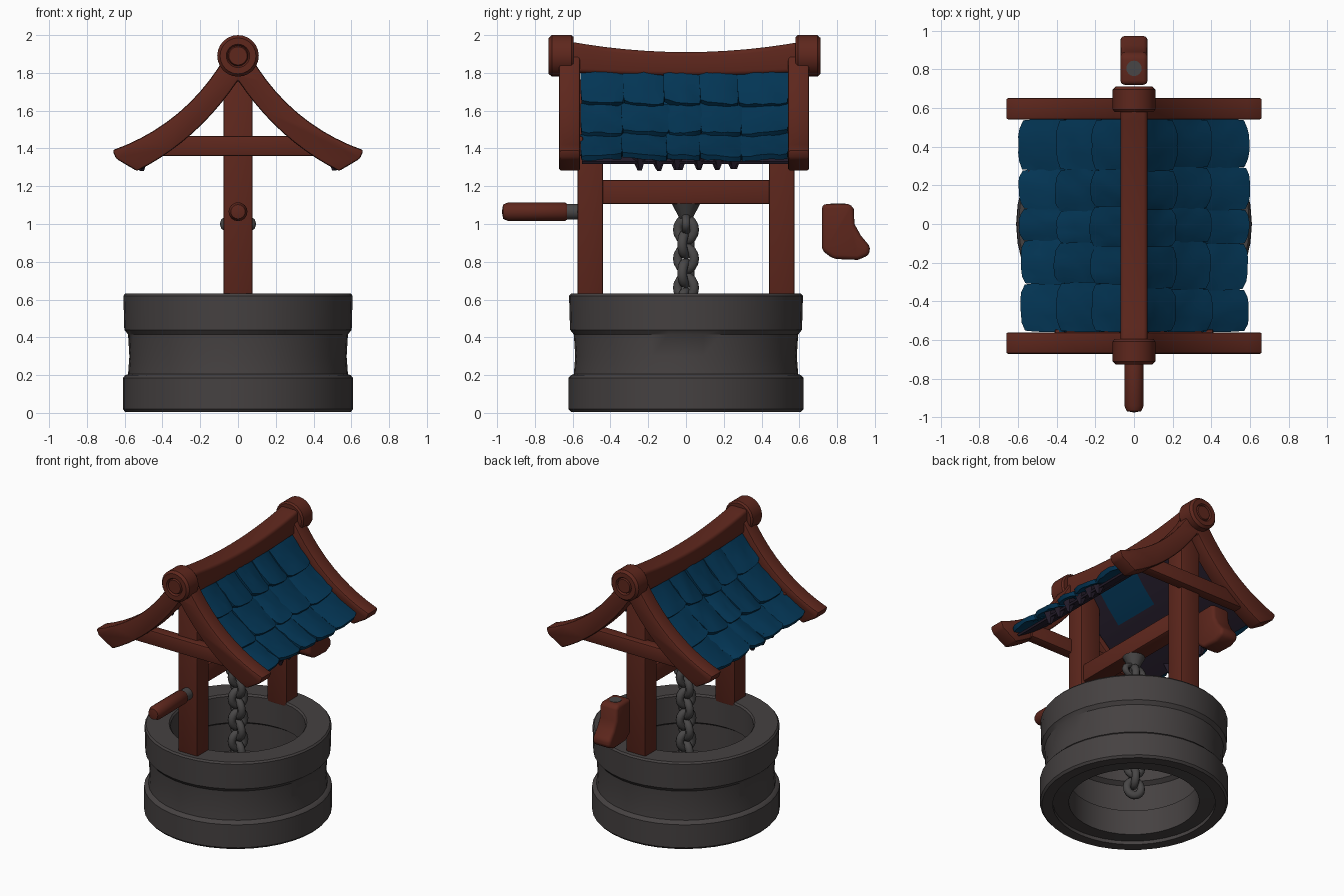
import bpy, bmesh, math, random
from mathutils import Vector, Matrix

random.seed(4)
cube = bpy.data.objects.get("Cube")
if cube:
    bpy.data.objects.remove(cube, do_unlink=True)


def material(name, rgb):
    m = bpy.data.materials.new(name)
    m.diffuse_color = (*rgb, 1)
    m.use_nodes = True
    m.node_tree.nodes["Principled BSDF"].inputs["Base Color"].default_value = (*rgb, 1)
    return m


WOOD = material("red brown wood", (0.112, 0.02, 0.012))
STONE = material("grey stone", (0.06, 0.053, 0.053))
METAL = material("grey metal", (0.065, 0.062, 0.062))
TILE = material("blue tile", (0.001, 0.037, 0.093))
LINING = material("dark indigo", (0.018, 0.012, 0.024))


def finish(bm, name, mats, bevel=0.0, segments=2):
    bmesh.ops.recalc_face_normals(bm, faces=bm.faces)
    if bevel:
        edges = [e for e in bm.edges if e.is_manifold and e.calc_face_angle() > 0.6]
        bmesh.ops.bevel(bm, geom=edges, offset=bevel, segments=segments,
                        affect='EDGES', profile=0.5, clamp_overlap=True)
    mesh = bpy.data.meshes.new(name)
    bm.to_mesh(mesh)
    bm.free()
    ob = bpy.data.objects.new(name, mesh)
    bpy.context.collection.objects.link(ob)
    for mat in mats:
        mesh.materials.append(mat)
    bpy.ops.object.select_all(action='DESELECT')
    ob.select_set(True)
    bpy.context.view_layer.objects.active = ob
    bpy.ops.object.shade_smooth_by_angle(angle=math.radians(35))


def box(name, x, y, z, mat, bevel=0.01):
    """Box from (low, high) ranges."""
    bm = bmesh.new()
    bmesh.ops.create_cube(bm, size=1)
    for v in bm.verts:
        v.co = Vector([r[0] if c < 0 else r[1] for c, r in zip(v.co, (x, y, z))])
    finish(bm, name, [mat], bevel)


def prism(name, points, depth, mat, bevel, segments=2):
    """Extrude a closed outline of 3D points along depth."""
    bm = bmesh.new()
    face = bm.faces.new([bm.verts.new(p) for p in points])
    new = bmesh.ops.extrude_face_region(bm, geom=[face])["geom"]
    bmesh.ops.translate(bm, vec=depth, verts=[g for g in new if isinstance(g, bmesh.types.BMVert)])
    finish(bm, name, [mat], bevel, segments)


def lathe(name, profile, mat, steps=32, place=Matrix(), closed=False):
    """Spin (radius, height) points round the local z axis."""
    bm = bmesh.new()
    vs = [bm.verts.new((r, 0, h)) for r, h in profile]
    pairs = list(zip(vs, vs[1:])) + ([(vs[-1], vs[0])] if closed else [])
    edges = [bm.edges.new(p) for p in pairs]
    bmesh.ops.spin(bm, geom=vs + edges, cent=(0, 0, 0), axis=(0, 0, 1),
                   angle=math.tau, steps=steps, use_duplicate=False)
    bmesh.ops.remove_doubles(bm, verts=bm.verts, dist=0.0005)
    bm.transform(place)
    finish(bm, name, [mat])


def along_y(y, z, sign=1):
    """Placement that turns local z to the +y or -y direction."""
    return Matrix.Translation((0, y, z)) @ Matrix.Rotation(-sign * math.pi / 2, 4, 'X')


def bezier(p, t):
    a, b, c = (Vector(q) for q in p)
    return a * (1 - t) ** 2 + b * 2 * t * (1 - t) + c * t * t


# Stone ring with waist, open through the middle
lathe("well_ring", [
    (0.6, 0.005), (0.613, 0.02), (0.613, 0.185), (0.6, 0.2), (0.585, 0.205), (0.578, 0.3),
    (0.585, 0.415), (0.605, 0.44), (0.61, 0.62), (0.6, 0.632), (0.45, 0.632), (0.44, 0.62),
    (0.44, 0.43), (0.47, 0.41), (0.47, 0.21), (0.425, 0.2), (0.425, 0.02), (0.53, 0.03),
    (0.53, 0.005)], STONE, 40, Matrix.Diagonal((0.995, 1.015, 1, 1)), True)

# Paired parts at the front and back
RAFTER_TOP = [(0.06, 1.9), (0.27, 1.53), (0.665, 1.39)]
RAFTER_LOW = [(0, 1.76), (0.215, 1.44), (0.535, 1.28)]
N = 10
upper = [bezier(RAFTER_TOP, i / N) for i in range(N + 1)]
lower = [bezier(RAFTER_LOW, i / N) for i in range(N, -1, -1)]
half = upper + [Vector((0.645, 1.345))] + lower
outline = half + [Vector((-p.x, p.y)) for p in reversed(half[:-1])]
for label, s, rafter, cap in (("front", -1, 0.56, 0.595), ("back", 1, 0.54, 0.58)):
    def span(a, b):
        return sorted((s * a, s * b))
    box(label + "_post", (-0.078, 0.078), span(0.44, 0.575), (0.6, 1.765), WOOD)
    box(label + "_tie_beam", (-0.41, 0.41), span(0.545, 0.62), (1.36, 1.465), WOOD)
    prism(label + "_rafters", [(p.x, s * rafter, p.y) for p in outline],
          (0, s * 0.112, 0), WOOD, 0.012)
    lathe(label + "_ridge_cap", [(0, 0), (0.1, 0), (0.11, 0.012), (0.11, 0.115), (0.095, 0.132),
                                 (0.062, 0.132), (0.054, 0.118), (0.048, 0.13), (0, 0.13)],
          WOOD, 24, along_y(s * cap, 1.89, s))

# Crossbeam the chain hangs from
box("crossbeam", (-0.06, 0.06), (-0.45, 0.45), (1.105, 1.232), WOOD)

# Sagging ridge beam
bm = bmesh.new()
bmesh.ops.create_cube(bm, size=1)
long_edges = [e for e in bm.edges if abs(e.verts[0].co.y - e.verts[1].co.y) > 0.5]
bmesh.ops.subdivide_edges(bm, edges=long_edges, cuts=11, use_grid_fill=True)
for v in bm.verts:
    k = (2 * v.co.y) ** 2
    v.co = Vector((math.copysign(0.07, v.co.x), v.co.y * 1.28,
                   1.91 + 0.06 * k if v.co.z > 0 else 1.785 + 0.02 * k))
finish(bm, "ridge_beam", [WOOD], 0.022, 3)

# Roof slopes
ROOF = [(0.05, 1.83), (0.24, 1.54), (0.575, 1.36)]


def roof_point(t, lift, side, y):
    p = bezier(ROOF, t)
    d = (bezier(ROOF, t + 0.01) - bezier(ROOF, t - 0.01)).normalized()
    return Vector((side * (p.x - d.y * lift), y, p.y + d.x * lift))


def slab(bm, side, t0, t1, y0, y1, base, thick, puff):
    """One curved slab on a slope; puff makes it a domed, uneven tile."""
    grid = bmesh.ops.create_grid(bm, x_segments=6, y_segments=5, size=1)["verts"]
    faces = list({f for v in grid for f in v.link_faces})
    new = bmesh.ops.extrude_face_region(bm, geom=faces)["geom"]
    bottom = {g for g in new if isinstance(g, bmesh.types.BMVert)}
    tilt = random.uniform(-0.6, 0.6)
    for v in list(grid) + list(bottom):
        u, w = v.co.x, (v.co.y + 1) / 2
        t = t0 + (t1 - t0) * (w - puff * w * (0.08 * u ** 4 + 0.06 * tilt * u))
        y = (y0 + y1) / 2 + u * (y1 - y0) / 2 * (1 - 0.06 * puff * w ** 4)
        lift = base + puff * (0.024 * w + 0.012 * (1 - u * u) + 0.014 * tilt * u
                              + random.uniform(-0.005, 0.005))
        v.co = roof_point(t, lift - (thick if v in bottom else 0), side, y)


ROWS = [0.0, 0.36, 0.7, 1.0]
COLUMNS = [-0.555, -0.32, -0.1, 0.08, 0.29, 0.54]
for label, side in (("left", 1), ("right", -1)):
    bm = bmesh.new()
    for t0, t1 in zip(ROWS, ROWS[1:]):
        jig = [0] + [random.uniform(-0.02, 0.02) for _ in COLUMNS[2:]] + [0]
        ys = [c + j for c, j in zip(COLUMNS, jig)]
        for y0, y1 in zip(ys, ys[1:]):
            slab(bm, side, t0 - 0.03, t1 + random.uniform(0, 0.03),
                 y0 - 0.004, y1 + 0.004, -0.02, 0.03, 1)
    finish(bm, label + "_roof_tiles", [TILE])
    # Dark lining with one blue patch near the ridge
    bm = bmesh.new()
    slab(bm, side, 0.0, 0.97, -0.55, 0.54, -0.045, 0.015, 0)
    for f in bm.faces:
        c = f.calc_center_median()
        f.material_index = int(c.z > 1.55 and -0.4 < c.y < -0.03)
    finish(bm, label + "_roof_lining", [LINING, TILE])
    # Ragged fringe under the eave
    bm = bmesh.new()
    for i in range(6):
        y = -0.24 + i * 0.1 + random.uniform(-0.015, 0.015)
        place = Matrix.Translation((side * 0.51, y, 1.33)) @ Matrix.Rotation(math.pi, 4, 'X')
        bmesh.ops.create_cone(bm, cap_ends=True, segments=5, radius1=0.05, radius2=0.012,
                              depth=random.uniform(0.075, 0.1), matrix=place)
    finish(bm, label + "_eave_fringe", [LINING])


# Hanging chain
def link(name, z, turn, major, minor, stretch):
    bpy.ops.mesh.primitive_torus_add(major_radius=major, minor_radius=minor,
                                     major_segments=16, minor_segments=8)
    ob = bpy.context.object
    ob.name = name
    ob.data.transform(Matrix.Translation((0, 0, z)) @ Matrix.Rotation(turn, 4, 'Z')
                      @ Matrix.Diagonal((1, 1, stretch, 1)) @ Matrix.Rotation(math.pi / 2, 4, 'X'))
    ob.data.materials.append(METAL)
    bpy.ops.object.shade_smooth()


link("chain_top_loop", 1.0, 0, 0.075, 0.022, 0.6)
for i in range(12):
    link("chain_link_%d" % (i + 1), 0.97 - i * 0.077, math.pi / 4 + i * math.pi / 2 + 0.35,
         0.048, 0.027, 1.1)
lathe("chain_bracket", [(0, 1.02), (0.035, 1.03), (0.075, 1.108), (0, 1.108)], METAL, 12)

# Crank at the front
lathe("crank_axle", [(0, 0), (0.042, 0), (0.042, 0.12), (0, 0.12)], METAL, 16, along_y(-0.54, 1.065, -1))
lathe("crank_handle", [(0, 0), (0.042, 0), (0.05, 0.012), (0.05, 0.31), (0.038, 0.338), (0, 0.345)],
      WOOD, 16, along_y(-0.63, 1.065, -1))

# Loose grip at the back with its peg end
GRIP = [(0.72, 1.105), (0.87, 1.107), (0.888, 1.08), (0.892, 1.0), (0.925, 0.94), (0.975, 0.88),
        (0.97, 0.835), (0.91, 0.81), (0.78, 0.815), (0.72, 0.86)]
prism("back_grip", [(-0.07, y, z) for y, z in GRIP], (0.14, 0, 0), WOOD, 0.025, 3)
lathe("back_grip_peg", [(0, 0), (0.04, 0), (0.04, 0.008), (0, 0.008)], METAL, 16,
      Matrix.Translation((0, 0.805, 1.101)))
